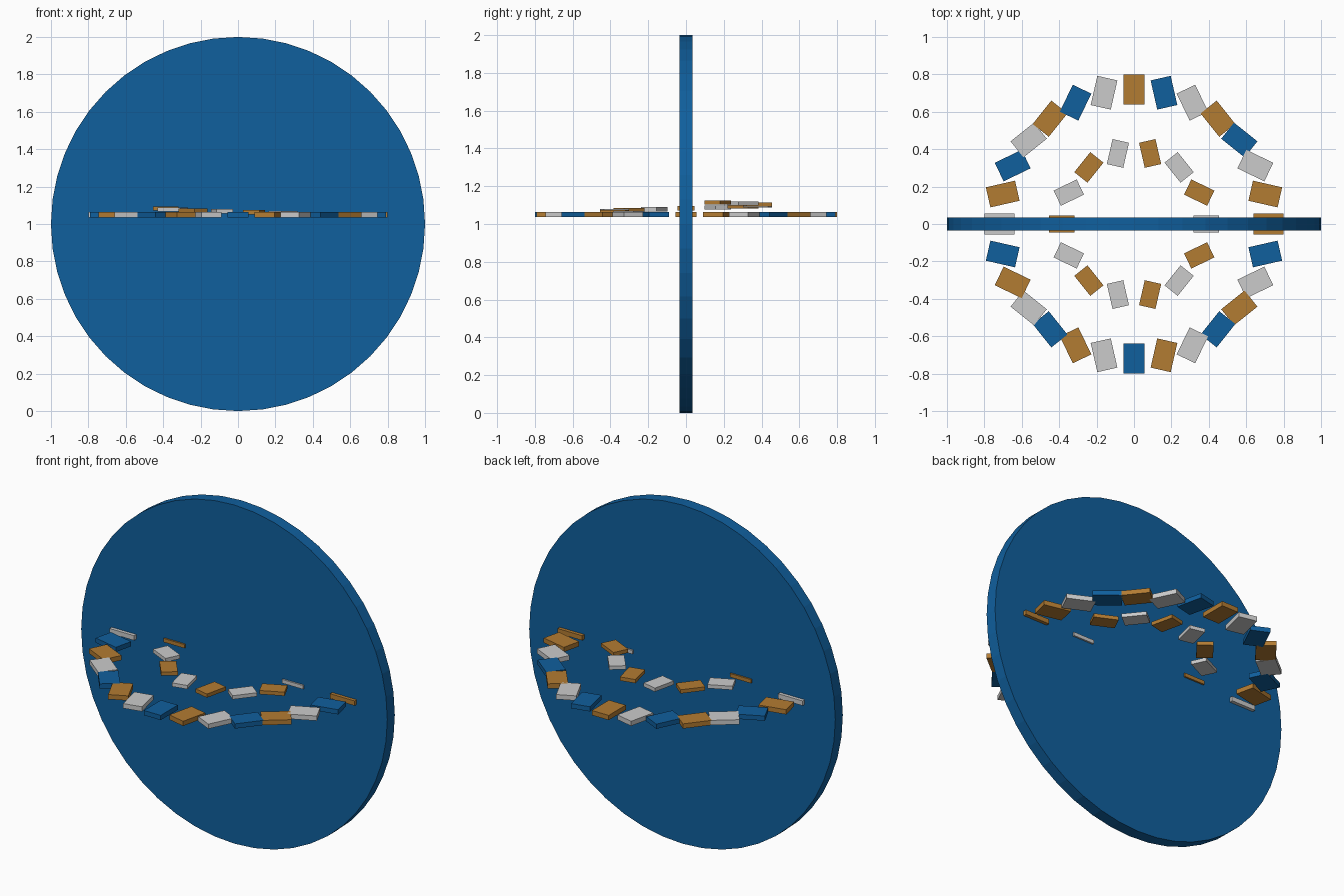
import bpy
from math import cos, sin, tau, pi

if "Cube" in bpy.data.objects:
    bpy.data.objects.remove(bpy.data.objects["Cube"])


def material(name, color):
    m = bpy.data.materials.new(name)
    m.diffuse_color = (*color, 1)
    m.use_nodes = True
    m.node_tree.nodes["Principled BSDF"].inputs["Base Color"].default_value = m.diffuse_color
    return m


BLUE = material("blue", (0.005, 0.115, 0.34))
BROWN = material("bronze", (0.45, 0.2, 0.032))
GREY = None


def finish(name, mat):
    ob = bpy.context.object
    ob.name = name
    if mat:
        ob.data.materials.append(mat)
    return ob


def plate(name, angle, radius, z, size, mat):
    """Flat slab on a ring, turned opposite to its ring angle."""
    bpy.ops.mesh.primitive_cube_add(
        size=1, location=(radius * cos(angle), radius * sin(angle), z),
        rotation=(0, 0, -angle))
    ob = finish(name, mat)
    ob.scale = size


# Large upright disc
bpy.ops.mesh.primitive_cylinder_add(
    vertices=48, radius=1, depth=0.07, location=(0, 0, 1), rotation=(pi / 2, 0, 0))
finish("disc", BLUE)

# Outer ring of 28 plates in three repeating colours
for i in range(1, 29):
    plate(f"outer_plate_{i}", tau * i / 28, 0.72, 1.05, (0.16, 0.11, 0.028),
          (BLUE, BROWN, GREY)[i % 3])

# Inner ring of 14 smaller plates, stepping gently downward
for i in range(1, 15):
    plate(f"inner_plate_{i}", tau * i / 14, 0.387, 1.118 - 0.005 * i,
          (0.137, 0.09, 0.022), (GREY, BROWN)[i % 2])
